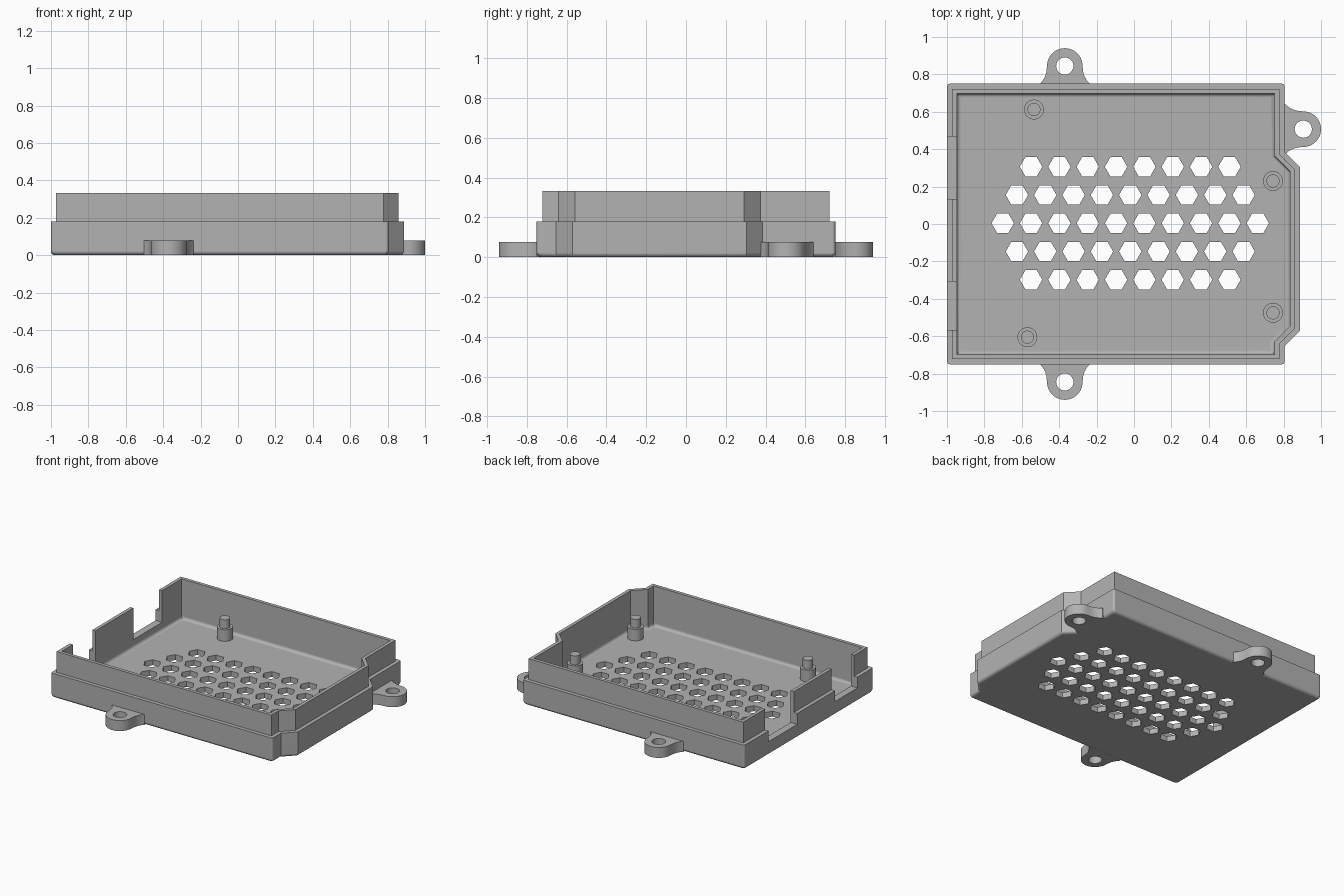
import bpy, bmesh
from math import cos, sin, pi, radians
from mathutils import Vector

if "Cube" in bpy.data.objects:
    bpy.data.objects.remove(bpy.data.objects["Cube"])

grey = bpy.data.materials.new("matte grey")
grey.use_nodes = True
colour = (0.45, 0.45, 0.45, 1)
grey.diffuse_color = colour
grey.node_tree.nodes["Principled BSDF"].inputs["Base Color"].default_value = colour


def loft(name, rings, bevel=None):
    """Closed solid through rings of equal point count, capped at both ends."""
    bm = bmesh.new()
    loops = [[bm.verts.new(p) for p in ring] for ring in rings]
    n = len(loops[0])
    for a, b in zip(loops, loops[1:]):
        for i in range(n):
            j = (i + 1) % n
            bm.faces.new((a[i], a[j], b[j], b[i]))
    bm.faces.new(loops[0][::-1])
    bm.faces.new(loops[-1])
    if bevel:
        corners, count, width = bevel
        edges = [bm.edges.get((loops[k][i], loops[k + 1][i]))
                 for i in corners for k in range(count)]
        bmesh.ops.bevel(bm, geom=edges, offset=width, segments=3,
                        profile=0.5, affect='EDGES')
    bmesh.ops.recalc_face_normals(bm, faces=bm.faces)
    mesh = bpy.data.meshes.new(name)
    bm.to_mesh(mesh)
    bm.free()
    mesh.materials.append(grey)
    ob = bpy.data.objects.new(name, mesh)
    bpy.context.collection.objects.link(ob)
    return ob


def prism(name, outline, z0, z1):
    return loft(name, [[(x, y, z) for x, y in outline] for z in (z0, z1)])


def circle(x, y, r, n=32):
    return [(x + r * cos(2 * pi * i / n), y + r * sin(2 * pi * i / n)) for i in range(n)]


def activate(ob):
    bpy.ops.object.select_all(action='DESELECT')
    ob.select_set(True)
    bpy.context.view_layer.objects.active = ob


def join(obs):
    activate(obs[0])
    for ob in obs:
        ob.select_set(True)
    bpy.ops.object.join()
    return obs[0]


def cut(ob, cutter):
    mod = ob.modifiers.new("cut", 'BOOLEAN')
    mod.operation, mod.solver, mod.object = 'DIFFERENCE', 'EXACT', cutter
    activate(ob)
    bpy.ops.object.modifier_apply(modifier=mod.name)
    bpy.data.objects.remove(cutter)


def smooth(ob):
    activate(ob)
    bpy.ops.object.shade_smooth_by_angle(angle=radians(30))
    ob.modifiers.new("even shading", 'WEIGHTED_NORMAL').keep_sharp = True


def inset(outline, d, z):
    """Mitred inward offset of an anticlockwise outline."""
    ring = []
    for i, p in enumerate(outline):
        p = Vector(p)
        a = (p - Vector(outline[i - 1])).normalized()
        b = (Vector(outline[(i + 1) % len(outline)]) - p).normalized()
        na, nb = Vector((-a.y, a.x)), Vector((-b.y, b.x))
        q = p + (na + nb) * d / (1 + na.dot(nb))
        ring.append((q.x, q.y, z))
    return ring


# Case: rounded underside, stepped lip, filleted inner floor
outline = [(-1, -0.75), (0.805, -0.75), (0.805, -0.652), (0.887, -0.57),
           (0.887, 0.303), (0.805, 0.385), (0.805, 0.75), (-1, 0.75)]
floor, r, steps = 0.04, 0.022, 4
arc = [i * pi / 2 / steps for i in range(steps + 1)]
section = [(r - r * sin(t), r - r * cos(t)) for t in arc]
section += [(0, 0.18), (0.028, 0.18), (0.028, 0.333), (0.053, 0.333)]
section += [(0.053 + r - r * cos(t), floor + r - r * sin(t)) for t in arc]
case = loft("case", [inset(outline, d, z) for d, z in section],
            bevel=((0, 1, 6, 7), steps + 1, 0.015))

# Honeycomb vents in the floor
pitch = 0.1515
vents = []
for row in range(-2, 3):
    count = 10 - abs(row)
    for i in range(count):
        x = -0.02 + (i - (count - 1) / 2) * pitch
        vents.append(prism("vent", circle(x, 0.004 + row * 0.151, 0.06, 6), -0.1, 0.1))
cut(case, join(vents))

# Connector openings in the side wall
for y0, y1 in ((0.134, 0.468), (-0.307, -0.568)):
    box = [(-1.1, y0), (-0.92, y0), (-0.92, y1), (-1.1, y1)]
    cut(case, prism("opening", box, 0.1, 0.5))
smooth(case)

# Mounting ears, drawn pointing along +y then turned
half = [(0.133, -0.115), (0.133, -0.095), (0.117, -0.077), (0.105, -0.055),
        (0.098, -0.03)]
tip = [(0.095 * cos(i * pi / 24), 0.095 * sin(i * pi / 24)) for i in range(25)]
ear = half + tip + [(-x, y) for x, y in reversed(half)]
for name, x, y, turn in (("back_ear", -0.37, 0.845, 0), ("front_ear", -0.37, -0.845, pi),
                         ("left_ear", 0.905, 0.507, -pi / 2)):
    ob = prism(name, ear, 0, 0.077)
    cut(ob, prism("hole", circle(0, 0, 0.046), -0.1, 0.2))
    ob.location = (x, y, 0)
    ob.rotation_euler.z = turn
    smooth(ob)

# Stepped board posts
for i, (x, y) in enumerate(((-0.535, 0.612), (0.743, 0.23), (0.743, -0.475), (-0.57, -0.605))):
    levels = ((0.053, floor - 0.01), (0.053, 0.125), (0.035, 0.125), (0.035, 0.19))
    post = loft(f"post_{i + 1}", [[(px, py, z) for px, py in circle(x, y, rad)]
                                  for rad, z in levels])
    smooth(post)
